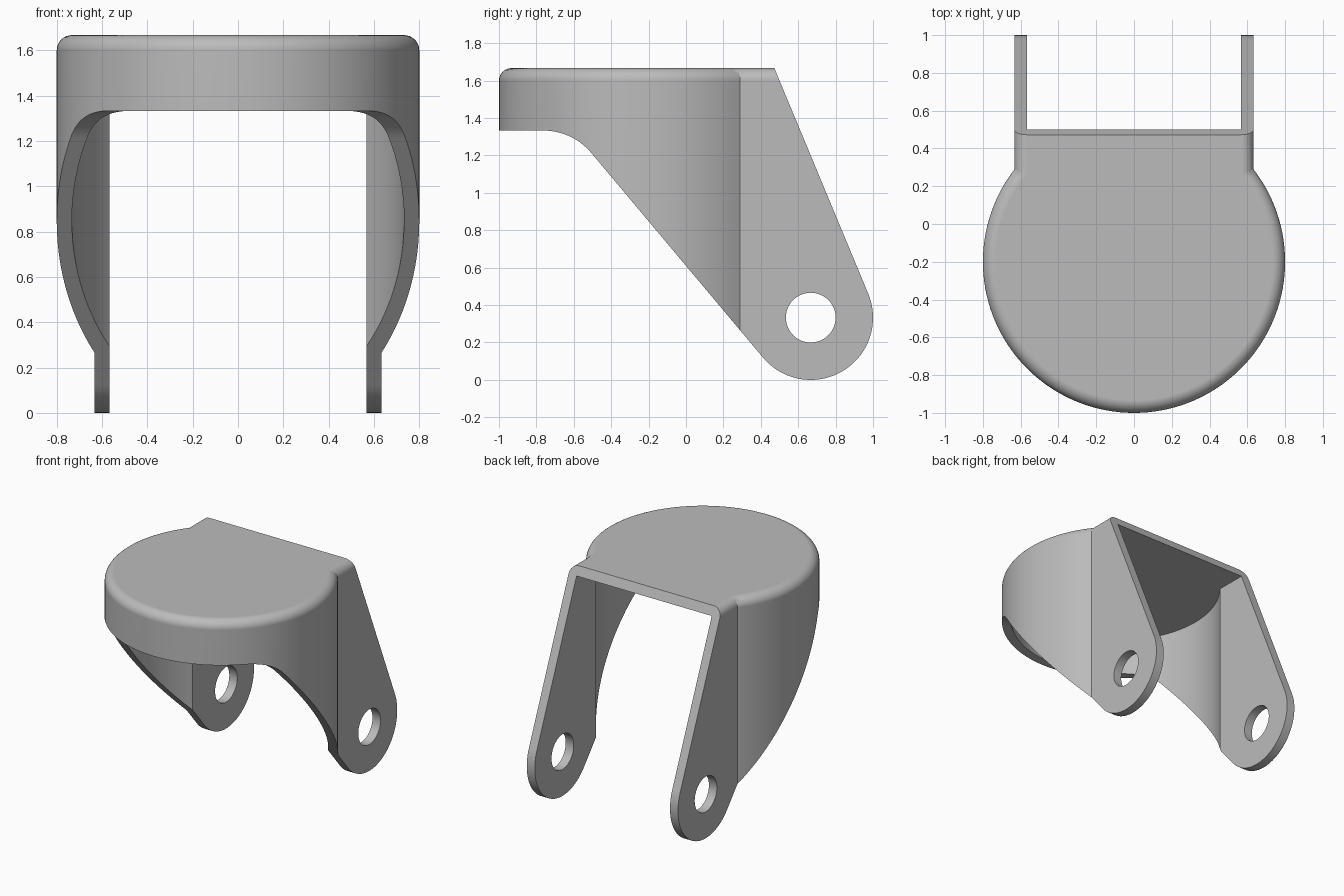
import bpy, bmesh
from math import sin, cos, tan, pi, radians, sqrt, atan2

WALL, TOP = 0.067, 1.667
RADIUS, HALF_WIDTH, CENTRE_Y = 0.8, 0.633, -0.2
PIVOT = (0.667, 0.333)

cube = bpy.data.objects.get("Cube")
if cube:
    bpy.data.objects.remove(cube)

grey = bpy.data.materials.new("plain grey")
grey.use_nodes = True
colour = (0.5, 0.5, 0.5, 1)
grey.diffuse_color = colour
grey.node_tree.nodes["Principled BSDF"].inputs["Base Color"].default_value = colour


def loft(name, rings):
    """Closed solid through equal-length rings of points."""
    bm = bmesh.new()
    loops = [[bm.verts.new(p) for p in ring] for ring in rings]
    n = len(loops[0])
    for a, b in zip(loops, loops[1:]):
        for i in range(n):
            j = (i + 1) % n
            bm.faces.new((a[i], a[j], b[j], b[i]))
    bm.faces.new(loops[0][::-1])
    bm.faces.new(loops[-1])
    bmesh.ops.recalc_face_normals(bm, faces=bm.faces)
    mesh = bpy.data.meshes.new(name)
    bm.to_mesh(mesh)
    bm.free()
    mesh.materials.append(grey)
    obj = bpy.data.objects.new(name, mesh)
    bpy.context.collection.objects.link(obj)
    return obj


def plan(inset, z, back, steps=96):
    """Round front running into two straight side arms."""
    r, w = RADIUS - inset, HALF_WIDTH - inset
    start = atan2(sqrt(r * r - w * w), w)
    sweep = pi + 2 * start
    ring = [(w, back, z)]
    for i in range(steps + 1):
        a = start - sweep * i / steps
        ring.append((r * cos(a), CENTRE_Y + r * sin(a), z))
    return ring + [(-w, back, z)]


def arc(cy, cz, r, a0, a1, steps):
    angles = [radians(a0 + (a1 - a0) * i / steps) for i in range(steps + 1)]
    return [(cy + r * cos(a), cz + r * sin(a)) for a in angles]


def prism(name, outline):
    return loft(name, [[(x, y, z) for y, z in outline] for x in (-1.2, 1.2)])


def cut(obj, cutter, operation):
    mod = obj.modifiers.new(operation.title(), "BOOLEAN")
    mod.object, mod.operation, mod.solver = cutter, operation, "EXACT"
    bpy.context.view_layer.objects.active = obj
    bpy.ops.object.modifier_apply(modifier=mod.name)
    bpy.data.objects.remove(cutter)


# Outer body with a rounded top rim
rings = [plan(0, -0.1, 1.2)]
for i in range(9):
    a = i / 8 * pi / 2
    rings.append(plan(WALL * (1 - cos(a)), TOP - WALL + WALL * sin(a), 1.2))
hood = loft("bracket_hood", rings)

# Hollow inside, open below and behind
cut(hood, loft("hollow", [plan(WALL, -0.2, 1.4), plan(WALL, TOP - WALL, 1.4)]),
    "DIFFERENCE")

# Side silhouette: short skirt, sweeping lower edge, round lug, sloped back
lean = 22.6
slope_y = PIVOT[0] + 0.333 * cos(radians(lean))
slope_z = PIVOT[1] + 0.333 * sin(radians(lean))
rise = 1.8 - slope_z
outline = [(-1.2, 1.8), (-1.2, 1.333)]
outline += arc(-0.762, 1.0, 0.333, 90, 40, 14)
outline += arc(*PIVOT, 0.333, -140, lean, 44)
outline.append((slope_y - rise * tan(radians(lean)), 1.8))
cut(hood, prism("silhouette", outline), "INTERSECT")

# Pivot holes through both lugs
cut(hood, prism("pivot_hole", arc(*PIVOT, 0.133, 0, 352.5, 47)), "DIFFERENCE")

# Smooth curved walls, keep crisp edges and flat planes
bpy.ops.object.select_all(action="DESELECT")
hood.select_set(True)
bpy.context.view_layer.objects.active = hood
bpy.ops.object.shade_smooth_by_angle(angle=radians(25))
weighted = hood.modifiers.new("Weighted Normals", "WEIGHTED_NORMAL")
weighted.keep_sharp = True
